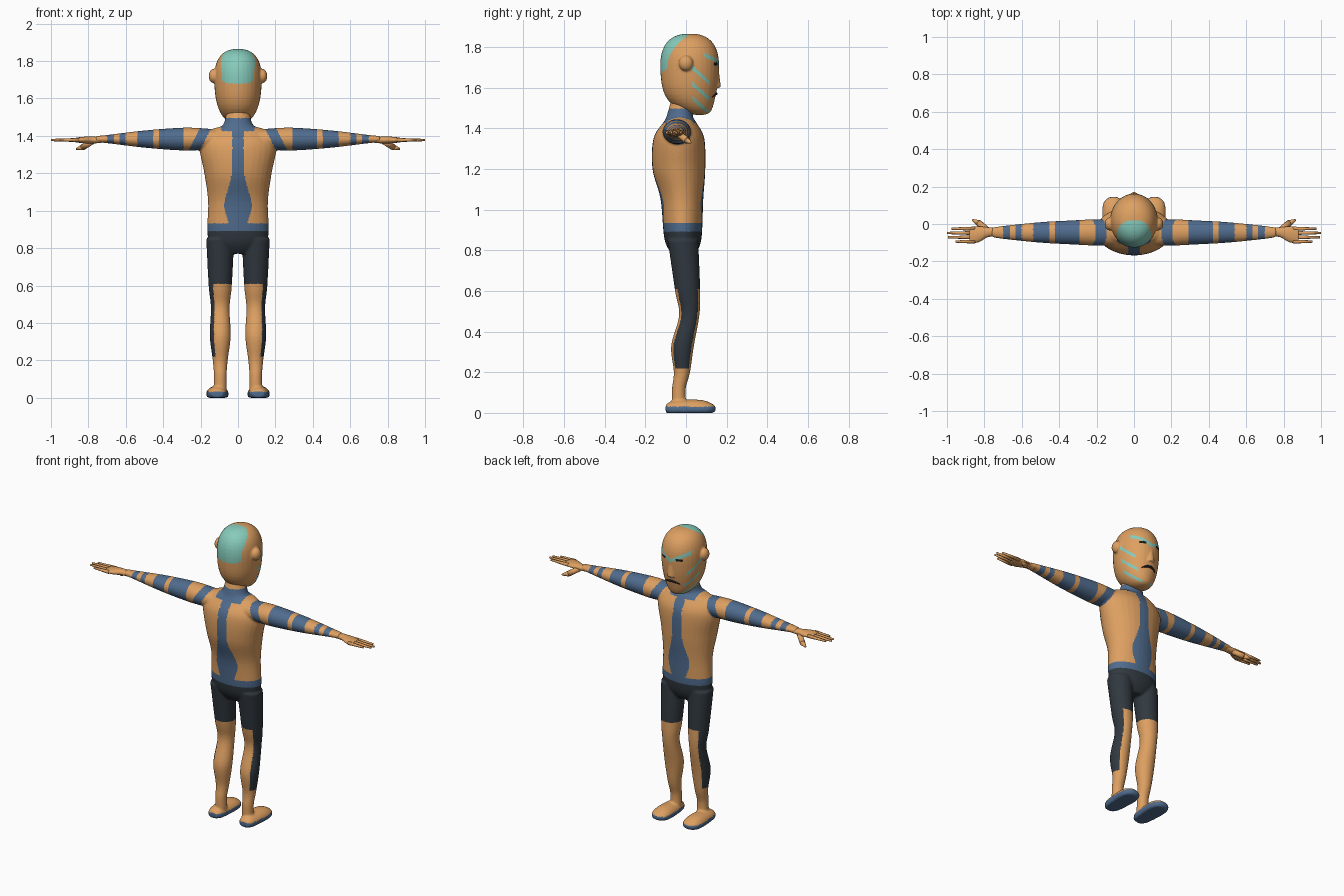
import bpy, bmesh, math
from mathutils import Matrix, Vector

default_cube = bpy.data.objects.get("Cube")
if default_cube:
    bpy.data.objects.remove(default_cube, do_unlink=True)


def material(name, red, green, blue):
    mat = bpy.data.materials.new(name)
    mat.use_nodes = True
    colour = (red, green, blue, 1)
    mat.diffuse_color = colour
    mat.node_tree.nodes["Principled BSDF"].inputs["Base Color"].default_value = colour
    return mat


SKIN, BLUE, DARK, TEAL, BLACK = range(5)
MATERIALS = [material("tan skin", .73, .35, .12), material("suit blue", .08, .15, .27),
             material("shorts slate", .03, .04, .05), material("teal paint", .24, .6, .5),
             material("black", .01, .01, .01)]


def smooth_rows(rows, steps=6):
    """Fill in a smooth curve between the given rows."""
    padded = [rows[0], *rows, rows[-1]]
    result = []
    for before, start, end, after in zip(padded, padded[1:], padded[2:], padded[3:]):
        for step in range(steps):
            t = step / steps
            ease_in, ease_out = t * (1 - t) ** 2 / 2, t * t * (1 - t) / 2
            blend = t * t * (3 - 2 * t)
            result.append([b + (c - b) * blend + (c - a) * ease_in - (d - b) * ease_out
                           for a, b, c, d in zip(before, start, end, after)])
    return result + [rows[-1]]


def loft(mesh, axis, rows, side=1, segments=32):
    """Closed tube; each row is position, two centre coordinates, two radii."""
    along = "xyz".index(axis)
    across, up = [i for i in range(3) if i != along]
    rings = []
    for position, centre_a, centre_b, radius_a, radius_b in smooth_rows(rows):
        ring = []
        for k in range(segments):
            angle = math.tau * k / segments
            point = Vector()
            point[along] = position
            point[across] = centre_a + radius_a * math.cos(angle)
            point[up] = centre_b + radius_b * math.sin(angle)
            ring.append(mesh.verts.new((point.x * side, point.y, max(point.z, 0))))
        rings.append(ring)
    for low, high in zip(rings, rings[1:]):
        for k in range(segments):
            mesh.faces.new((low[k - 1], low[k], high[k], high[k - 1]))
    mesh.faces.new(rings[0])
    mesh.faces.new(rings[-1])


def taper(mesh, start, end, radius_start, radius_end, side=1):
    """Round tapered bar between two points."""
    start, end = [Vector((x * side, y, z)) for x, y, z in (start, end)]
    direction = end - start
    turn = direction.to_track_quat("Z", "Y").to_matrix().to_4x4()
    bmesh.ops.create_cone(mesh, cap_ends=True, segments=12, radius1=radius_start,
                          radius2=radius_end, depth=direction.length,
                          matrix=Matrix.Translation((start + end) / 2) @ turn)


def ball(mesh, centre, radii):
    matrix = Matrix.Translation(centre) @ Matrix.Diagonal((*radii, 1))
    return bmesh.ops.create_uvsphere(mesh, u_segments=32, v_segments=24, radius=1,
                                     matrix=matrix)["verts"]


def finish(mesh, name, paint, voxel=None):
    """Make the object, fuse its pieces if asked, and colour its faces by a rule."""
    bmesh.ops.recalc_face_normals(mesh, faces=mesh.faces)
    data = bpy.data.meshes.new(name)
    mesh.to_mesh(data)
    mesh.free()
    obj = bpy.data.objects.new(name, data)
    bpy.context.scene.collection.objects.link(obj)
    if voxel:
        fuse = obj.modifiers.new("fuse", "REMESH")
        fuse.mode, fuse.voxel_size = "VOXEL", voxel
        soften = obj.modifiers.new("soften", "SMOOTH")
        soften.factor, soften.iterations = .5, 6
        graph = bpy.context.evaluated_depsgraph_get()
        data = bpy.data.meshes.new_from_object(obj.evaluated_get(graph))
        obj.modifiers.clear()
        obj.data = data
    data.materials.clear()
    for mat in MATERIALS:
        data.materials.append(mat)
    for face in data.polygons:
        face.use_smooth = True
        face.material_index = paint(face.center, face.normal)


# Torso and neck: height, depth centre, half width, half depth
body = bmesh.new()
TORSO = ((.77, -.01, .09, .05), (.85, -.015, .16, .09), (1.05, -.02, .16, .105),
         (1.2, -.035, .18, .13), (1.35, -.035, .205, .125), (1.43, -.03, .15, .08),
         (1.46, -.03, .08, .065), (1.55, -.01, .06, .06))
loft(body, "z", [(z, 0, y, width, depth) for z, y, width, depth in TORSO])

# Arms, legs and feet
ARM = ((.1, .07, .05), (.22, .07, .06), (.32, .065, .06), (.5, .055, .046),
       (.7, .035, .022), (.76, .025, .017))
LEG = ((.04, -.035, .035), (.12, -.035, .034), (.2, -.02, .04), (.33, -.017, .056),
       (.48, .016, .05), (.6, .008, .062), (.85, -.015, .075))
FOOT = ((-.1, .03, .02), (-.06, .05, .04), (.06, .06, .045), (.12, .05, .03), (.145, .02, .01))
for side in (1, -1):
    loft(body, "x", [(x, -.045, 1.383, depth, height) for x, depth, height in ARM], side)
    loft(body, "z", [(z, .095, y, radius, radius) for z, y, radius in LEG], side)
    loft(body, "y", [(y, .11, .02, width, height) for y, width, height in FOOT], side)

ARM_BANDS = ((.29, .425), (.455, .54), (.6, .635), (.665, .7))


def paint_body(centre, normal):
    x, z = abs(centre.x), centre.z
    if z < .03:
        return BLUE
    if z < .89:
        outward = normal.x * math.copysign(1, centre.x)
        return DARK if z > .61 or (z > .22 and outward > .6) else SKIN
    belt = z < .935
    stripe = x < .03 + .043 * math.exp(-((z - 1.03) / .11) ** 2) and z < 1.495
    collar = x < .09 and 1.425 < z < 1.495
    shoulder = z > 1.32 and abs(x + (z - 1.39) / 2 - .2) < .03
    band = any(inner < x < outer for inner, outer in ARM_BANDS)
    return BLUE if belt or stripe or collar or shoulder or band else SKIN


finish(body, "body", paint_body, voxel=.006)

# Hands: palm, four fingers and a bent thumb
PALM = ((.73, -.044, .024, .016), (.78, -.044, .026, .018), (.83, -.055, .042, .017),
        (.88, -.06, .043, .01))
FINGERTIPS = (.975, 1, .995, .955)
for side, name in ((1, "right_hand"), (-1, "left_hand")):
    hand = bmesh.new()
    loft(hand, "x", [(x, y, 1.378, width, height) for x, y, width, height in PALM], side, 20)
    for number, tip in enumerate(FINGERTIPS):
        y = -.025 - .023 * number
        taper(hand, (.85, y, 1.378), (tip, y, 1.378), .011, .006, side)
    knuckle = (.83, .005, 1.34)
    taper(hand, (.78, -.035, 1.37), knuckle, .016, .017, side)
    taper(hand, knuckle, (.865, .022, 1.33), .017, .005, side)
    finish(hand, name, lambda centre, normal: SKIN)

# Head: rounded block narrowing to a chin that juts forward, with nose and ears
head = bmesh.new()
for vert in ball(head, (0, 0, 0), (1, 1, 1)):
    level = vert.co.z
    round_off = max(0, 1 - abs(level) ** 2.5) ** .4 * (1 + level / 10)
    flat = Vector((vert.co.x, vert.co.y)).normalized() * round_off
    jut = .05 * min(level, 0) ** 4
    vert.co = (.126 * flat.x, .018 + .143 * flat.y + jut, 1.665 + .2 * level)
taper(head, (0, .147, 1.6), (0, .147, 1.72), .026, .01)
for side in (1, -1):
    ball(head, (.13 * side, 0, 1.72), (.027, .035, .038))


def paint_head(centre, normal):
    x, y, z = abs(centre.x), centre.y, centre.z
    front = y > .05
    eye = front and math.hypot((x - .055) / 2, z - 1.715) < .01
    brow = front and x < .105 and abs(z - 1.705 - x / 2) < .012
    cheek = x > .03 and .03 < y < .115 and any(
        abs(z - top + .9 * (y - .03)) < .011 for top in (1.7, 1.62, 1.55))
    crown = z > 1.68 and x < 1.5 * z - 2.46 and y < 4.6 * max(0, z - 1.71) ** 2 - .09
    if eye:
        return BLACK
    return TEAL if brow or cheek or crown else SKIN


finish(head, "head", paint_head, voxel=.005)

# Mouth: a bar bent back around the face with downturned corners
mouth = bmesh.new()
for vert in ball(mouth, (0, .14, 1.57), (.055, .015, .009)):
    bend = 6 * vert.co.x ** 2
    vert.co.y -= bend
    vert.co.z -= bend
finish(mouth, "mouth", lambda centre, normal: BLACK)
